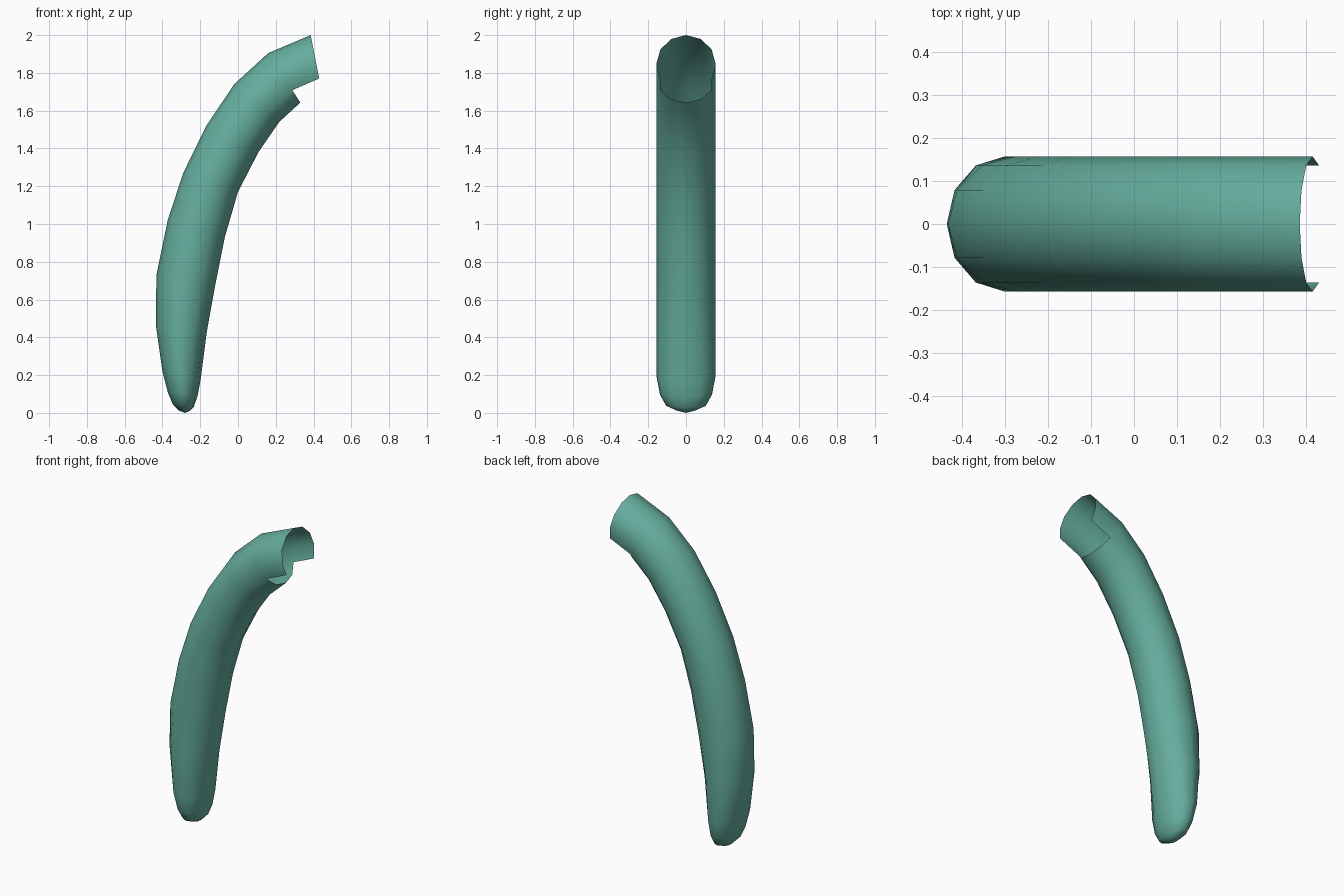
import bpy, bmesh, math

if "Cube" in bpy.data.objects:
    bpy.data.objects.remove(bpy.data.objects["Cube"])

SIDES = 12
# each ring: outer point (x, z), inner point (x, z), half width in y
rings = [
    (-0.312, 0.012, -0.255, 0.010, 0.045),
    (-0.345, 0.045, -0.235, 0.030, 0.105),
    (-0.372, 0.110, -0.215, 0.085, 0.138),
    (-0.400, 0.220, -0.198, 0.175, 0.157),
    (-0.435, 0.465, -0.165, 0.430, 0.157),
    (-0.432, 0.730, -0.120, 0.680, 0.157),
    (-0.372, 1.020, -0.070, 0.930, 0.157),
    (-0.290, 1.270, 0.000, 1.170, 0.157),
    (-0.168, 1.520, 0.108, 1.380, 0.157),
    (-0.020, 1.740, 0.218, 1.540, 0.157),
    (0.160, 1.905, 0.330, 1.643, 0.157),
    (0.385, 2.000, 0.445, 1.694, 0.157),
]

bm = bmesh.new()
loops = []
for ox, oz, ix, iz, w in rings:
    loop = []
    for k in range(SIDES):
        a = 2 * math.pi * k / SIDES
        t = (1 - math.cos(a)) / 2          # 0 on outer bend, 1 on inner bend
        loop.append(bm.verts.new((ox + (ix - ox) * t, w * math.sin(a), oz + (iz - oz) * t)))
    loops.append(loop)

# tube walls; the last band is left open on the inner bend (notch)
for r in range(len(loops) - 1):
    for k in range(SIDES):
        if r == len(loops) - 2 and 4 <= k < 8:
            continue
        n = (k + 1) % SIDES
        bm.faces.new((loops[r][k], loops[r][n], loops[r + 1][n], loops[r + 1][k]))

# rounded tip
tip = bm.verts.new((-0.28, 0, 0))
for k in range(SIDES):
    bm.faces.new((tip, loops[0][(k + 1) % SIDES], loops[0][k]))

bmesh.ops.delete(bm, geom=[v for v in bm.verts if not v.link_faces], context='VERTS')
bmesh.ops.recalc_face_normals(bm, faces=bm.faces)
for f in bm.faces:
    f.smooth = True

mesh = bpy.data.meshes.new("curved_sleeve")
bm.to_mesh(mesh)
bm.free()
sleeve = bpy.data.objects.new("curved_sleeve", mesh)
bpy.context.collection.objects.link(sleeve)

teal = bpy.data.materials.new("teal")
teal.diffuse_color = (0.13, 0.42, 0.34, 1)
teal.use_nodes = True
teal.node_tree.nodes["Principled BSDF"].inputs["Base Color"].default_value = teal.diffuse_color
mesh.materials.append(teal)
